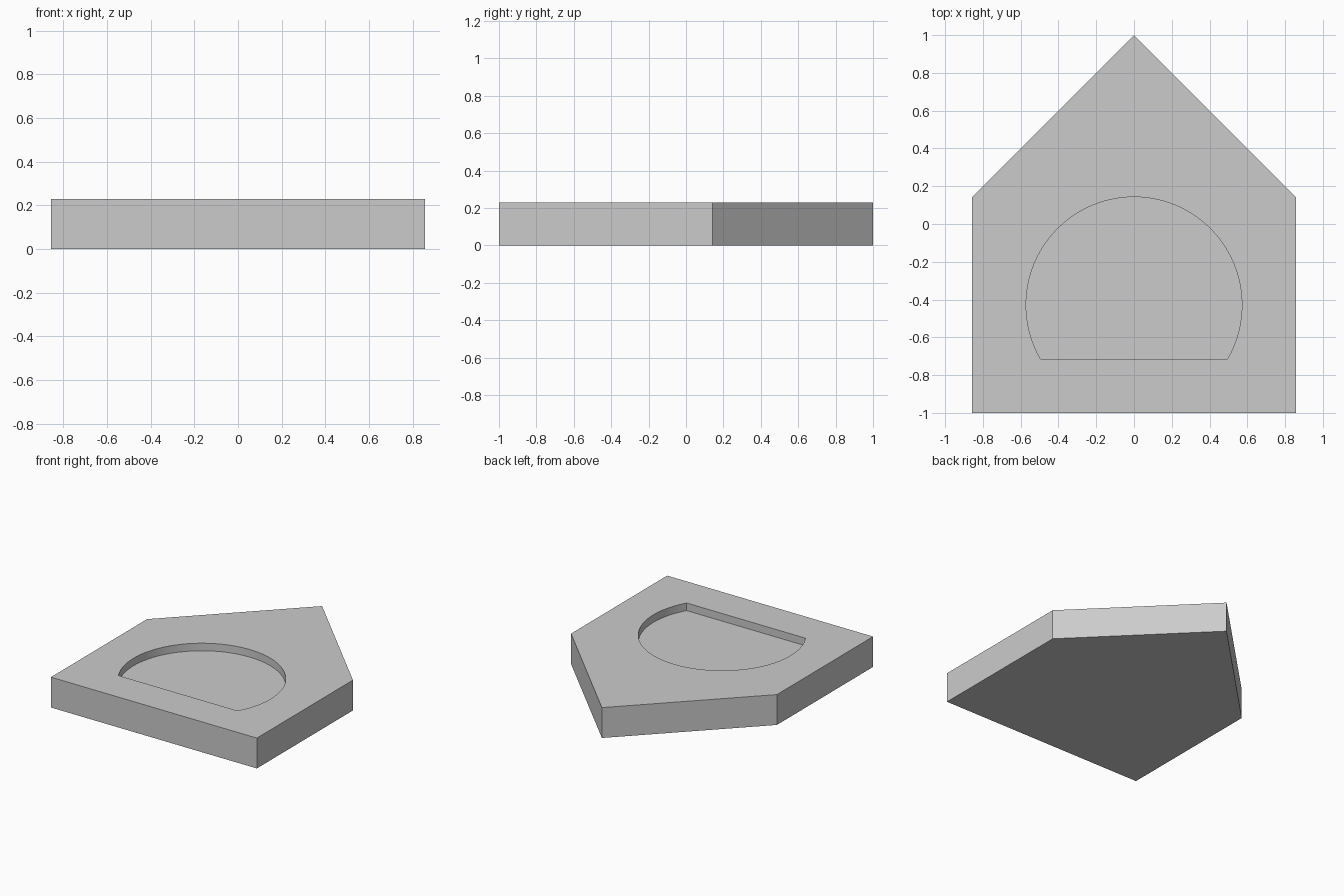
import bpy
import bmesh
from math import asin, cos, sin, pi

cube = bpy.data.objects.get("Cube")
if cube:
    bpy.data.objects.remove(cube, do_unlink=True)

U = 1 / 7  # design unit: the plate is 14 units long
HEIGHT = 1.6 * U
POCKET_DEPTH = 0.4 * U

# Single grey material
grey = bpy.data.materials.new("plain_grey")
grey.use_nodes = True
color = (0.6, 0.6, 0.6, 1)
grey.diffuse_color = color
grey.node_tree.nodes["Principled BSDF"].inputs["Base Color"].default_value = color


def prism(name, outline, bottom, top):
    """Extrude a counter-clockwise outline from bottom to top."""
    bm = bmesh.new()
    base = bm.faces.new([bm.verts.new((x, y, bottom)) for x, y in outline])
    ext = bmesh.ops.extrude_face_region(bm, geom=[base], use_keep_orig=True)
    for v in ext["geom"]:
        if isinstance(v, bmesh.types.BMVert):
            v.co.z = top
    bmesh.ops.recalc_face_normals(bm, faces=bm.faces[:])
    mesh = bpy.data.meshes.new(name)
    bm.to_mesh(mesh)
    bm.free()
    mesh.materials.append(grey)
    obj = bpy.data.objects.new(name, mesh)
    bpy.context.collection.objects.link(obj)
    return obj


# Five-sided plate with a pointed back
plate = prism("pentagon_plate",
              [(-6 * U, -7 * U), (6 * U, -7 * U), (6 * U, U), (0, 7 * U), (-6 * U, U)],
              0, HEIGHT)

# Round pocket with a straight front edge
radius, center_y, flat_y = 4 * U, -3 * U, -5 * U
start = asin((flat_y - center_y) / radius)
steps = 64
arc = [start + (pi - 2 * start) * i / steps for i in range(steps + 1)]
cutter = prism("pocket_cutter",
               [(radius * cos(a), center_y + radius * sin(a)) for a in arc],
               HEIGHT - POCKET_DEPTH, HEIGHT + U)
cutter.hide_render = True

# Cut the pocket, then discard the cutter
cut = plate.modifiers.new("pocket", 'BOOLEAN')
cut.operation = 'DIFFERENCE'
cut.solver = 'EXACT'
cut.object = cutter
bpy.context.view_layer.objects.active = plate
plate.select_set(True)
bpy.ops.object.modifier_apply(modifier=cut.name)
bpy.data.objects.remove(cutter, do_unlink=True)

# Smooth the curved wall, keep edges sharp
bpy.ops.object.shade_smooth_by_angle(angle=pi / 6)
